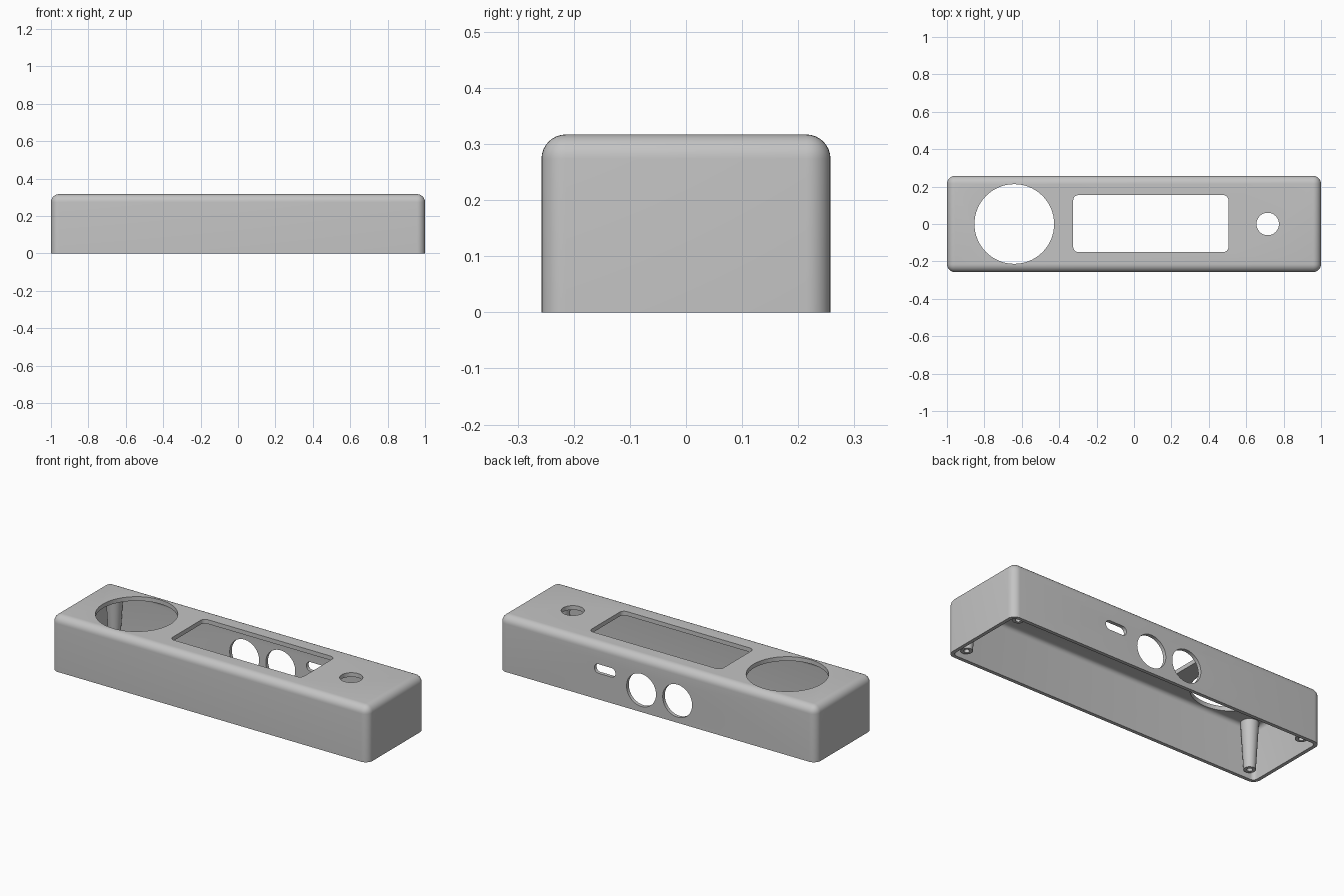
import bpy, bmesh, math
from mathutils import Matrix, Vector

old = bpy.data.objects.get("Cube")
if old:
    bpy.data.objects.remove(old, do_unlink=True)

LENGTH, DEPTH, HEIGHT = 2.0, 0.515, 0.317
WALL, TOP = 0.02, 0.024

grey = bpy.data.materials.new("plain grey plastic")
grey.use_nodes = True
COLOUR = (0.55, 0.55, 0.55, 1)
grey.diffuse_color = COLOUR
grey.node_tree.nodes["Principled BSDF"].inputs["Base Color"].default_value = COLOUR


def make_object(name, bm):
    bmesh.ops.recalc_face_normals(bm, faces=bm.faces)
    mesh = bpy.data.meshes.new(name)
    bm.to_mesh(mesh)
    bm.free()
    mesh.materials.append(grey)
    obj = bpy.data.objects.new(name, mesh)
    bpy.context.collection.objects.link(obj)
    return obj


def box(name, size, centre, radius, pick, segments=8):
    """Box whose edges chosen by pick(direction, midpoint) are rounded."""
    bm = bmesh.new()
    bmesh.ops.create_cube(bm, size=1)
    edges = [e for e in bm.edges
             if pick(e.verts[0].co - e.verts[1].co, (e.verts[0].co + e.verts[1].co) / 2)]
    bmesh.ops.scale(bm, vec=size, verts=bm.verts)
    bmesh.ops.bevel(bm, geom=edges, offset=radius, segments=segments,
                    profile=0.5, affect='EDGES', clamp_overlap=True)
    bmesh.ops.translate(bm, vec=centre, verts=bm.verts)
    return make_object(name, bm)


def cylinder(name, radius, centre, axis):
    bm = bmesh.new()
    bmesh.ops.create_cone(bm, cap_ends=True, segments=64, radius1=radius,
                          radius2=radius, depth=0.15)
    turn = Matrix.Rotation(math.pi / 2, 4, 'X') if axis == 'Y' else Matrix()
    bm.transform(Matrix.Translation(centre) @ turn)
    return make_object(name, bm)


def not_bottom(direction, middle):
    return middle.z > -0.4


def along_z(direction, middle):
    return abs(direction.z) > 0.5


def along_y(direction, middle):
    return abs(direction.y) > 0.5


def smooth(obj):
    bpy.ops.object.select_all(action='DESELECT')
    obj.select_set(True)
    bpy.context.view_layer.objects.active = obj
    bpy.ops.object.shade_smooth_by_angle(angle=math.radians(30))


# Outer shell with rounded top and corners, open underneath
case = box("case_shell", (LENGTH, DEPTH, HEIGHT), (0, 0, HEIGHT / 2), 0.043, not_bottom)
inner_height = HEIGHT - TOP + 0.1
cutters = [
    box("cavity_cutter", (LENGTH - 2 * WALL, DEPTH - 2 * WALL, inner_height),
        (0, 0, inner_height / 2 - 0.1), 0.023, not_bottom, 6),
    # Openings in the top
    cylinder("round_opening_cutter", 0.213, (-0.64, 0, HEIGHT), 'Z'),
    box("window_cutter", (0.83, 0.305, 0.15), (0.09, 0.002, HEIGHT), 0.028, along_z),
    cylinder("knob_hole_cutter", 0.06, (0.715, 0, HEIGHT), 'Z'),
    # Openings in the back
    cylinder("socket_cutter_left", 0.093, (0.102, DEPTH / 2, 0.125), 'Y'),
    cylinder("socket_cutter_right", 0.093, (-0.126, DEPTH / 2, 0.125), 'Y'),
    box("slot_cutter", (0.133, 0.15, 0.052), (0.332, DEPTH / 2, 0.175), 0.0255, along_y),
]
for cutter in cutters:
    cutter.hide_render = True
    mod = case.modifiers.new(cutter.name, 'BOOLEAN')
    mod.operation, mod.solver, mod.object = 'DIFFERENCE', 'EXACT', cutter

# Bake the cuts and drop the cutters
depsgraph = bpy.context.evaluated_depsgraph_get()
baked = bpy.data.meshes.new_from_object(case.evaluated_get(depsgraph))
case.modifiers.clear()
case.data = baked
case.data.name = "case_shell"
for cutter in cutters:
    bpy.data.objects.remove(cutter, do_unlink=True)
smooth(case)

# Tapered screw posts hanging from the top in each corner
POST = [(0, 0.12), (0.015, 0.12), (0.015, 0.025), (0.031, 0.025), (0.047, 0.3)]
for x_name, sx in (("left", 1), ("right", -1)):
    for y_name, sy in (("front", -1), ("back", 1)):
        bm = bmesh.new()
        points = [bm.verts.new((r, 0, z)) for r, z in POST]
        edges = [bm.edges.new(pair) for pair in zip(points, points[1:])]
        bmesh.ops.spin(bm, geom=points + edges, cent=(0, 0, 0), axis=(0, 0, 1),
                       angle=2 * math.pi, steps=32)
        bmesh.ops.remove_doubles(bm, verts=bm.verts, dist=0.0001)
        bmesh.ops.translate(bm, vec=Vector((sx * 0.92, sy * 0.2, 0)), verts=bm.verts)
        smooth(make_object(f"screw_post_{y_name}_{x_name}", bm))
